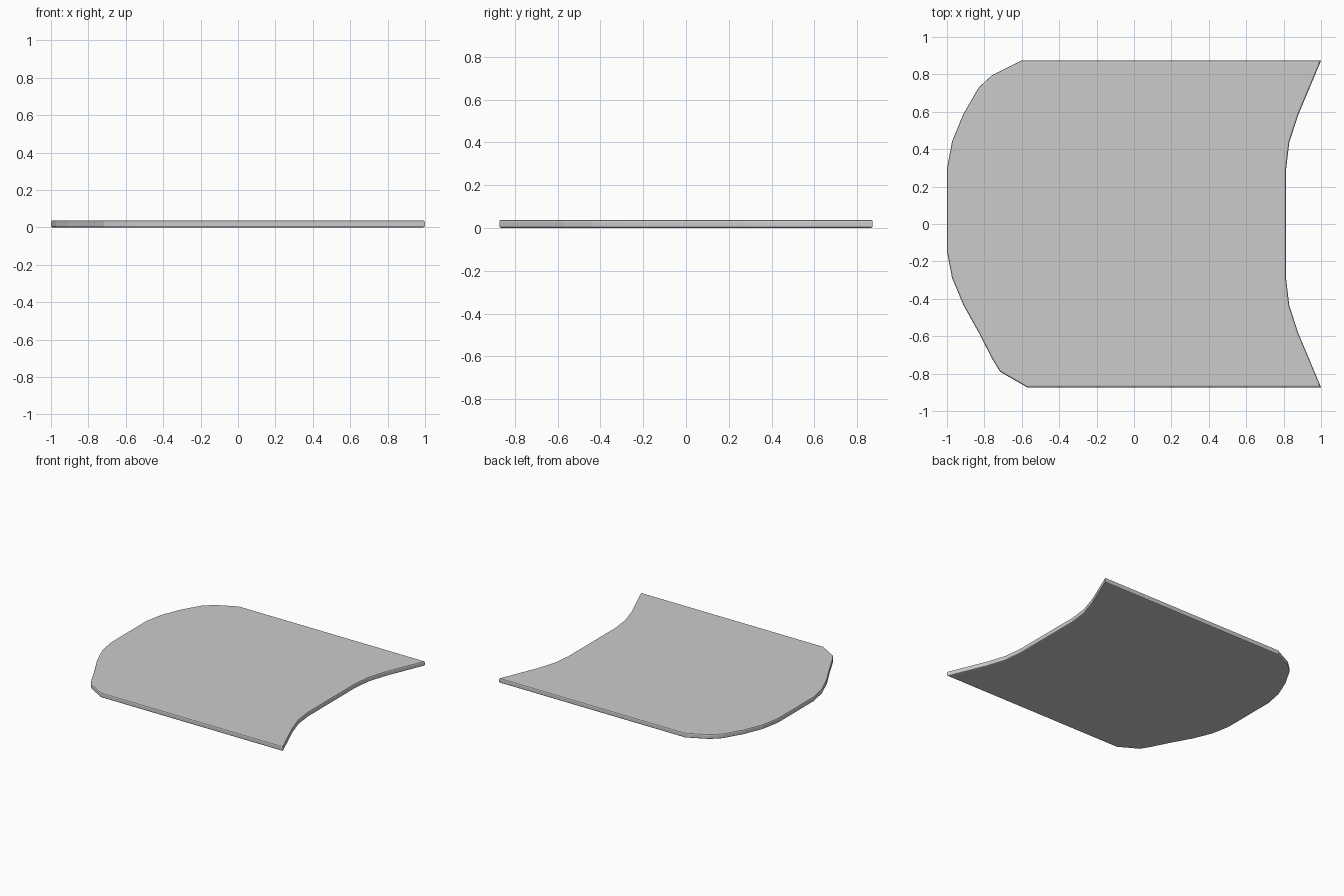
import bpy, bmesh

if "Cube" in bpy.data.objects:
    bpy.data.objects.remove(bpy.data.objects["Cube"])

THICK = 0.038

# Right edge: concave scoop, symmetric about y = 0 (bottom to top)
scoop_half = [(0.813, 0.29), (0.83, 0.435), (0.877, 0.58), (0.94, 0.73), (1.0, 0.873)]
scoop = [(x, -y) for x, y in reversed(scoop_half)] + scoop_half

# Left edge: rounded nose, slightly uneven (top to bottom)
nose = [(-0.604, 0.873), (-0.76, 0.795), (-0.83, 0.73), (-0.914, 0.585),
        (-0.973, 0.44), (-1.0, 0.297), (-1.0, -0.147), (-0.973, -0.287),
        (-0.914, -0.43), (-0.828, -0.585), (-0.756, -0.725), (-0.716, -0.79),
        (-0.572, -0.873)]

# Extrude the outline into a thin slab
bm = bmesh.new()
base = bm.faces.new([bm.verts.new((x, y, 0)) for x, y in scoop + nose])
ext = bmesh.ops.extrude_face_region(bm, geom=[base])
top = [v for v in ext["geom"] if isinstance(v, bmesh.types.BMVert)]
bmesh.ops.translate(bm, verts=top, vec=(0, 0, THICK))
bmesh.ops.recalc_face_normals(bm, faces=bm.faces)

mesh = bpy.data.meshes.new("curved_panel")
bm.to_mesh(mesh)
bm.free()
panel = bpy.data.objects.new("curved_panel", mesh)
bpy.context.collection.objects.link(panel)

# Softened rim along the top and bottom edges only
weights = mesh.attributes.new("bevel_weight_edge", "FLOAT", "EDGE")
for e in mesh.edges:
    a, b = (mesh.vertices[i].co.z for i in e.vertices)
    weights.data[e.index].value = 1.0 if abs(a - b) < 1e-5 else 0.0
rim = panel.modifiers.new("rim", "BEVEL")
rim.limit_method = "WEIGHT"
rim.width = 0.009
rim.segments = 2
